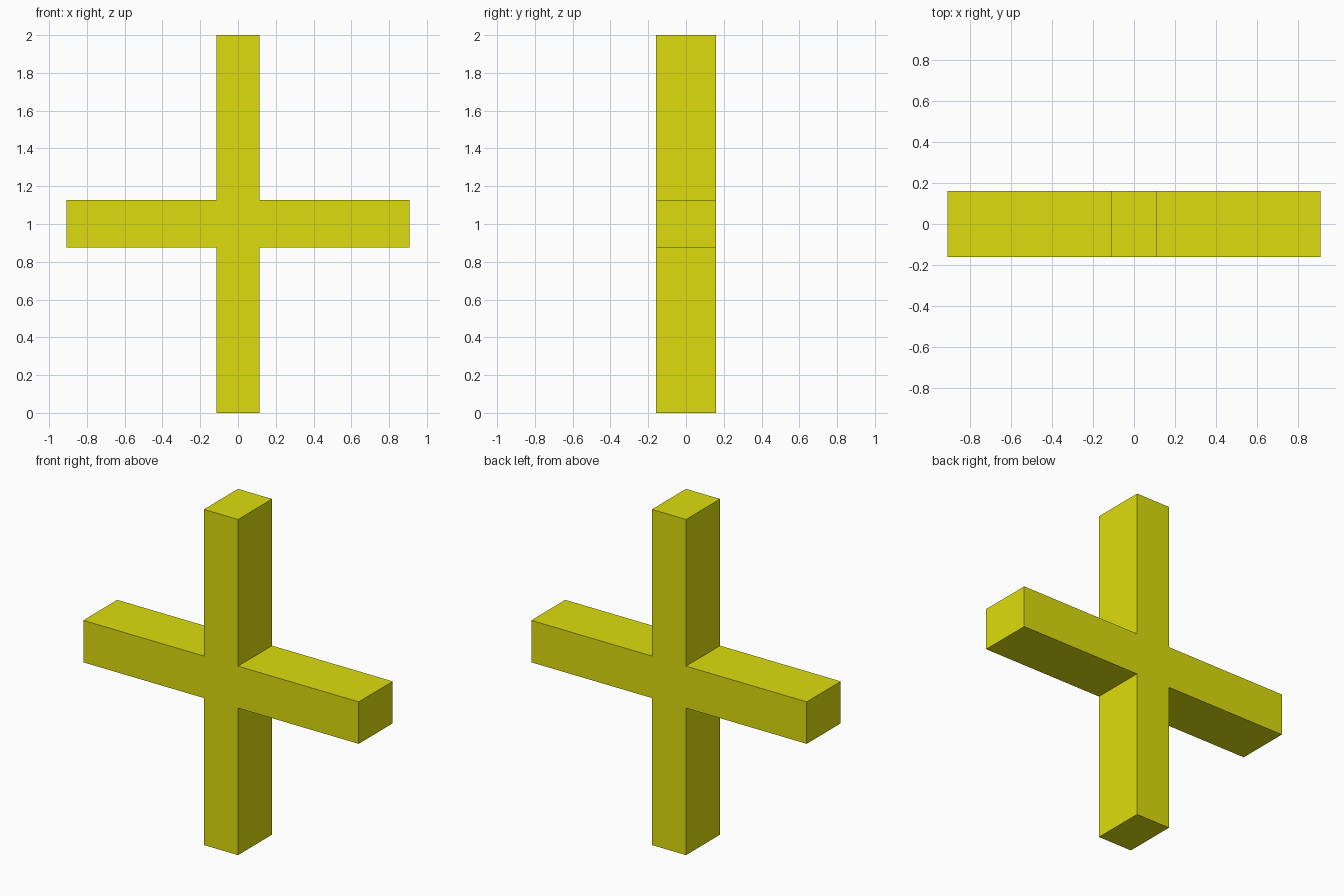
import bpy, bmesh

if "Cube" in bpy.data.objects:
    bpy.data.objects.remove(bpy.data.objects["Cube"])

POST, ARM = 0.1125, 0.908       # half widths of post and arms
LOW, HIGH, TOP = 0.876, 1.126, 2.0
DEPTH = 0.16                    # half depth

# Right half of the cross outline, mirrored to complete it
half = [(POST, 0), (POST, LOW), (ARM, LOW), (ARM, HIGH), (POST, HIGH), (POST, TOP)]
outline = half + [(-x, z) for x, z in reversed(half)]

# Extrude the outline front to back
bm = bmesh.new()
face = bm.faces.new([bm.verts.new((x, -DEPTH, z)) for x, z in outline])
ext = bmesh.ops.extrude_face_region(bm, geom=[face], use_keep_orig=True)
moved = [g for g in ext["geom"] if isinstance(g, bmesh.types.BMVert)]
bmesh.ops.translate(bm, verts=moved, vec=(0, 2 * DEPTH, 0))
bmesh.ops.recalc_face_normals(bm, faces=bm.faces[:])
mesh = bpy.data.meshes.new("cross")
bm.to_mesh(mesh)
bm.free()

# Yellow cross
cross = bpy.data.objects.new("cross", mesh)
bpy.context.collection.objects.link(cross)
yellow = bpy.data.materials.new("yellow")
yellow.diffuse_color = (0.72, 0.72, 0.004, 1)
yellow.use_nodes = True
yellow.node_tree.nodes["Principled BSDF"].inputs["Base Color"].default_value = yellow.diffuse_color
mesh.materials.append(yellow)
